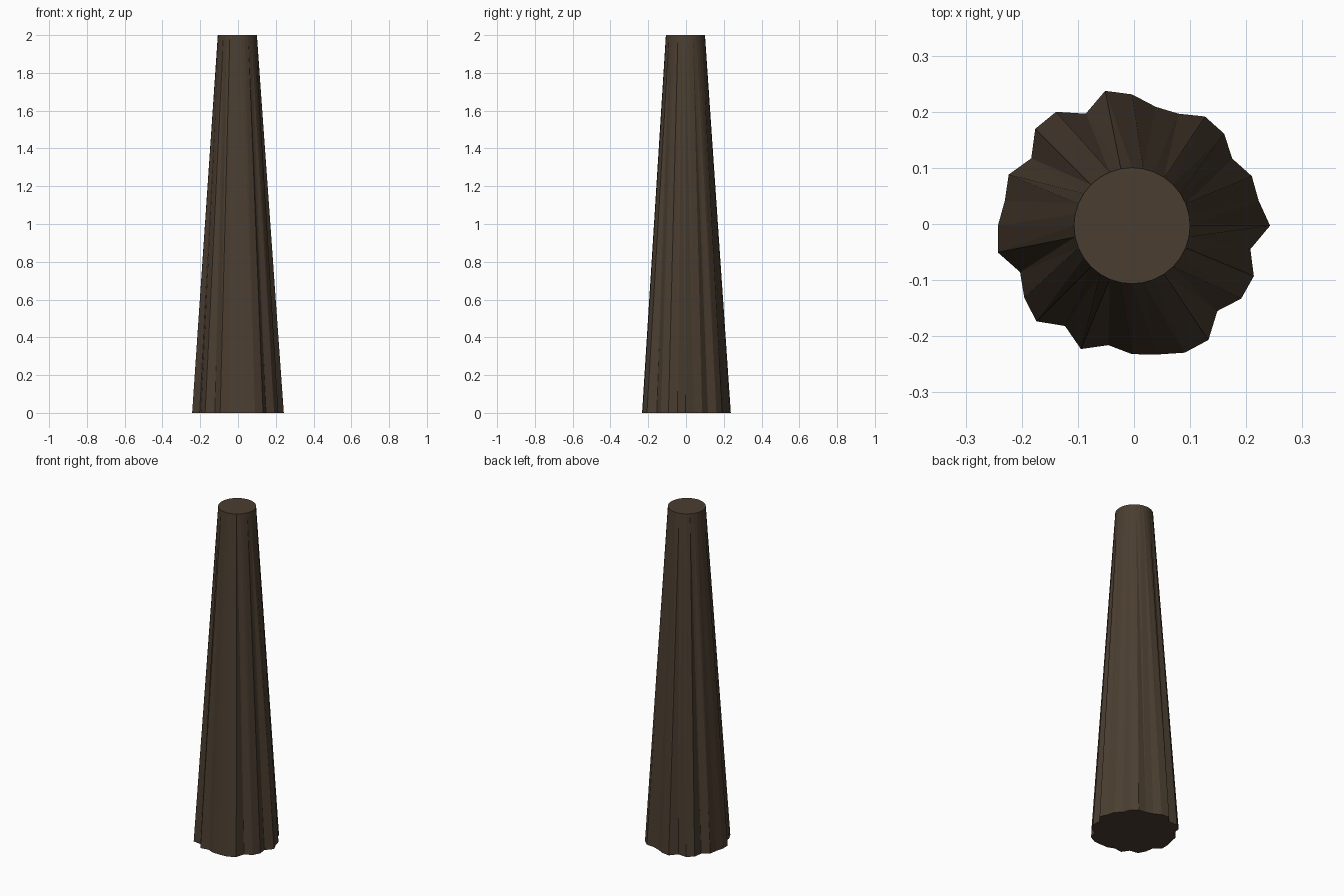
import bpy, bmesh, math

if "Cube" in bpy.data.objects:
    bpy.data.objects.remove(bpy.data.objects["Cube"])

# Fluted base radii in thousandths, one per side, counter-clockwise from +x
BASE = [246, 230, 231, 215, 232, 234, 216, 216, 234, 245, 216, 244, 244, 216, 238, 231,
        239, 244, 216, 231, 241, 215, 238, 217, 229, 234, 245, 245, 215, 234, 235, 215]
N = len(BASE)
TOP_R, HEIGHT = 0.1035, 2.0
CX, CY = -0.0035, -0.003


def ring(bm, radii, z):
    return [bm.verts.new((CX + r * math.cos(2 * math.pi * i / N),
                          CY + r * math.sin(2 * math.pi * i / N), z))
            for i, r in enumerate(radii)]


# Tapered trunk: rough bark outline at the base, clean round cut at the top
bm = bmesh.new()
low = ring(bm, [r / 1000 for r in BASE], 0)
high = ring(bm, [TOP_R] * N, HEIGHT)
for i in range(N):
    j = (i + 1) % N
    bm.faces.new((low[i], low[j], high[i]))
    bm.faces.new((low[j], high[j], high[i]))
bm.faces.new(high)
bm.faces.new(low[::-1])

mesh = bpy.data.meshes.new("trunk")
bm.to_mesh(mesh)
bm.free()
trunk = bpy.data.objects.new("trunk", mesh)
bpy.context.collection.objects.link(trunk)

# Dark bark colour
bark = bpy.data.materials.new("bark")
bark.diffuse_color = (0.07, 0.048, 0.03, 1)
bark.use_nodes = True
bark.node_tree.nodes["Principled BSDF"].inputs["Base Color"].default_value = bark.diffuse_color
mesh.materials.append(bark)
